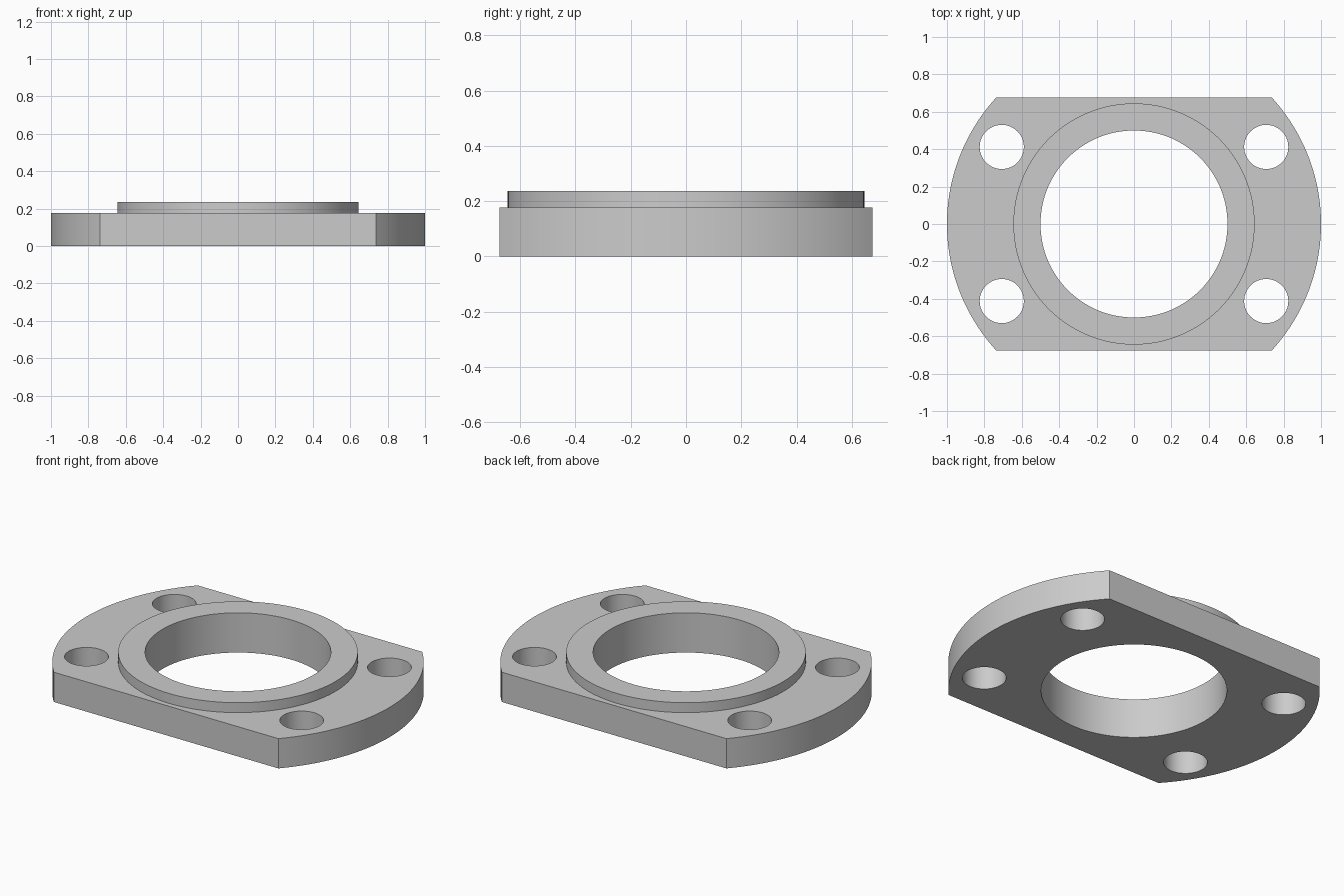
import bpy, bmesh
from math import radians, sin, cos, asin, pi

if "Cube" in bpy.data.objects:
    bpy.data.objects.remove(bpy.data.objects["Cube"])

PLATE_R, FLAT_Y, PLATE_H = 1.0, 0.675, 0.177
BOSS_R, BOSS_TOP, BORE_R = 0.645, 0.236, 0.5
HOLE_X, HOLE_Y, HOLE_R = 0.707, 0.412, 0.118


def prism(name, outline, z0, z1):
    """Extrude a closed outline between two heights."""
    bm = bmesh.new()
    face = bm.faces.new([bm.verts.new((x, y, z0)) for x, y in outline])
    ext = bmesh.ops.extrude_face_region(bm, geom=[face])["geom"]
    top = [v for v in ext if isinstance(v, bmesh.types.BMVert)]
    bmesh.ops.translate(bm, verts=top, vec=(0, 0, z1 - z0))
    bmesh.ops.recalc_face_normals(bm, faces=bm.faces)
    mesh = bpy.data.meshes.new(name)
    bm.to_mesh(mesh)
    bm.free()
    obj = bpy.data.objects.new(name, mesh)
    bpy.context.collection.objects.link(obj)
    return obj


def circle(r, n, cx=0, cy=0):
    return [(cx + r * cos(2 * pi * i / n), cy + r * sin(2 * pi * i / n)) for i in range(n)]


def combine(target, tool, operation):
    """Apply a boolean and discard the tool object."""
    mod = target.modifiers.new(tool.name, 'BOOLEAN')
    mod.operation, mod.solver, mod.object = operation, 'EXACT', tool
    bpy.context.view_layer.objects.active = target
    bpy.ops.object.modifier_apply(modifier=mod.name)
    bpy.data.objects.remove(tool)


# Flange plate: a disc with two parallel flats
half = asin(FLAT_Y / PLATE_R)
steps = 48
arc = [-half + 2 * half * i / steps for i in range(steps + 1)]
outline = [(PLATE_R * cos(a + side), PLATE_R * sin(a + side)) for side in (0, pi) for a in arc]
flange = prism("flange", outline, 0, PLATE_H)

# Raised ring face
combine(flange, prism("raised_face", circle(BOSS_R, 128), PLATE_H / 2, BOSS_TOP), 'UNION')

# Central bore and four bolt holes
combine(flange, prism("bore_cutter", circle(BORE_R, 128), -0.2, 0.5), 'DIFFERENCE')
for sx in (-1, 1):
    for sy in (-1, 1):
        hole = circle(HOLE_R, 64, sx * HOLE_X, sy * HOLE_Y)
        combine(flange, prism("bolt_hole_cutter", hole, -0.2, 0.5), 'DIFFERENCE')

# Smooth curved walls, sharp rims
bpy.ops.object.select_all(action='DESELECT')
flange.select_set(True)
bpy.context.view_layer.objects.active = flange
bpy.ops.object.shade_smooth_by_angle(angle=radians(30))
